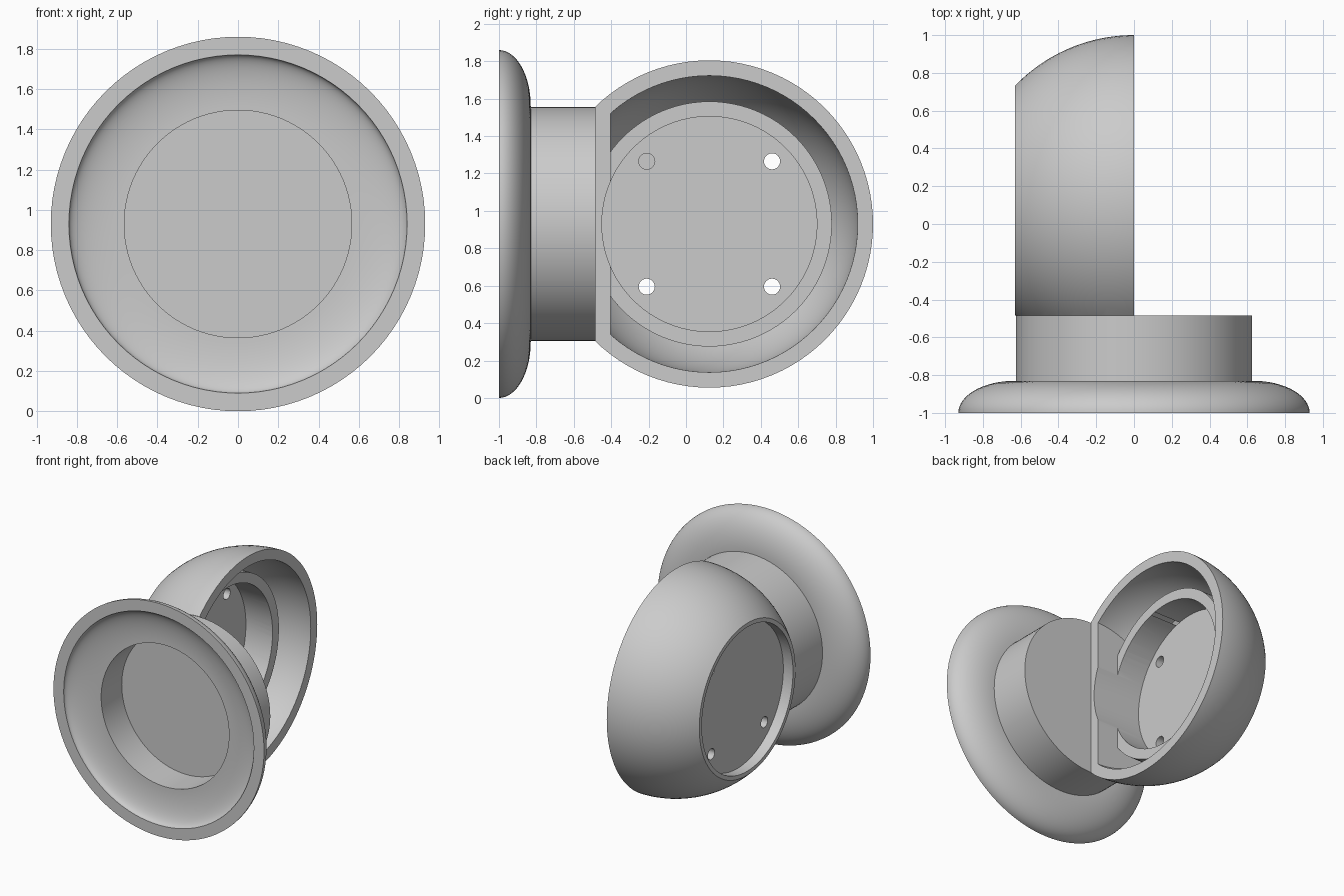
import bpy, bmesh
from math import sin, cos, asin, pi, radians
from mathutils import Vector

if "Cube" in bpy.data.objects:
    bpy.data.objects.remove(bpy.data.objects["Cube"])

GREY = (0.6, 0.6, 0.6, 1)
mat = bpy.data.materials.new("plain grey")
mat.use_nodes = True
mat.diffuse_color = GREY
mat.node_tree.nodes["Principled BSDF"].inputs["Base Color"].default_value = GREY

X, Y = Vector((1, 0, 0)), Vector((0, 1, 0))
UP = Vector((0, 0, 1))
CUP_CENTRE = Vector((0, 0, 0.93))
DOME_CENTRE = Vector((0, 0.125, 0.93))
OUTER, INNER = 0.875, 0.793
FLAT, BORE, RING = 0.63, 0.575, 0.655


def arc(centre, axial, radial, start, end, steps=16):
    """Elliptical arc as (axial, radius) points."""
    a0, r0 = centre
    ts = [start + (end - start) * i / steps for i in range(steps + 1)]
    return [(a0 + axial * sin(t), r0 + radial * cos(t)) for t in ts]


def lathe(name, profile, axis, centre, cut_y=None, steps=96):
    """Revolve (axial, radius) points; optionally trim away y below cut_y."""
    bm = bmesh.new()
    verts = [bm.verts.new(centre + axis * a + UP * r) for a, r in profile]
    edges = [bm.edges.new(pair) for pair in zip(verts, verts[1:])]
    bmesh.ops.spin(bm, geom=verts + edges, cent=centre, axis=axis,
                   angle=2 * pi, steps=steps)
    bmesh.ops.remove_doubles(bm, verts=bm.verts, dist=1e-4)
    if cut_y is not None:
        bmesh.ops.bisect_plane(bm, geom=bm.verts[:] + bm.edges[:] + bm.faces[:],
                               plane_co=(0, cut_y, 0), plane_no=Y, clear_inner=True)
        rim = [e for e in bm.edges if e.is_boundary]
        bmesh.ops.edgeloop_fill(bm, edges=rim)
    bmesh.ops.recalc_face_normals(bm, faces=bm.faces)
    mesh = bpy.data.meshes.new(name)
    bm.to_mesh(mesh)
    bm.free()
    obj = bpy.data.objects.new(name, mesh)
    mesh.materials.append(mat)
    bpy.context.collection.objects.link(obj)
    return obj


def rod(name, x0, x1, radius, centre, steps=96):
    return lathe(name, [(x0, 0), (x0, radius), (x1, radius), (x1, 0)],
                 X, centre, steps=steps)


def activate(obj):
    bpy.ops.object.select_all(action="DESELECT")
    obj.select_set(True)
    bpy.context.view_layer.objects.active = obj


def carve(obj, cutter):
    mod = obj.modifiers.new("carve", "BOOLEAN")
    mod.operation, mod.solver, mod.object = "DIFFERENCE", "EXACT", cutter
    activate(obj)
    bpy.ops.object.modifier_apply(modifier=mod.name)
    bpy.data.objects.remove(cutter)


# Flanged cup with a hollow front
cup = lathe("flanged_cup",
            [(-0.66, 0), (-0.66, 0.565)]
            + arc((-1, 0.565), 0.08, 0.275, pi / 2, 0)
            + arc((-1, 0.63), 0.17, 0.30, 0, pi / 2)
            + [(-0.83, 0.625), (-0.485, 0.625), (-0.485, 0)],
            Y, CUP_CENTRE)

# Half dome, flattened at its crown and trimmed against the cup
dome = lathe("half_dome",
             [(0, 0)] + arc((0, 0), -OUTER, OUTER, 0, asin(FLAT / OUTER), 24)
             + [(-FLAT, 0)],
             X, DOME_CENTRE, cut_y=-0.485)

# Hollow interior, leaving a raised ring
carve(dome, lathe("cavity_cutter",
                  [(0.1, 0), (0.1, INNER)]
                  + arc((0, 0), -INNER, INNER, 0, asin(0.447 / INNER), 20)
                  + [(-0.447, RING), (-0.185, RING), (-0.185, 0)],
                  X, DOME_CENTRE, cut_y=-0.405))

# Bore inside the ring and recess in the crown, leaving a thin disc
carve(dome, rod("bore_cutter", -0.42, 0.12, BORE, DOME_CENTRE))
carve(dome, rod("recess_cutter", -0.8, -0.545, BORE, DOME_CENTRE))

# Four screw holes through the disc
for sy in (-1, 1):
    for sz in (-1, 1):
        spot = DOME_CENTRE + Vector((0, sy, sz)) * 0.335
        carve(dome, rod("hole_cutter", -0.6, -0.35, 0.043, spot, 24))

for part in (cup, dome):
    activate(part)
    bpy.ops.object.shade_smooth_by_angle(angle=radians(30))
